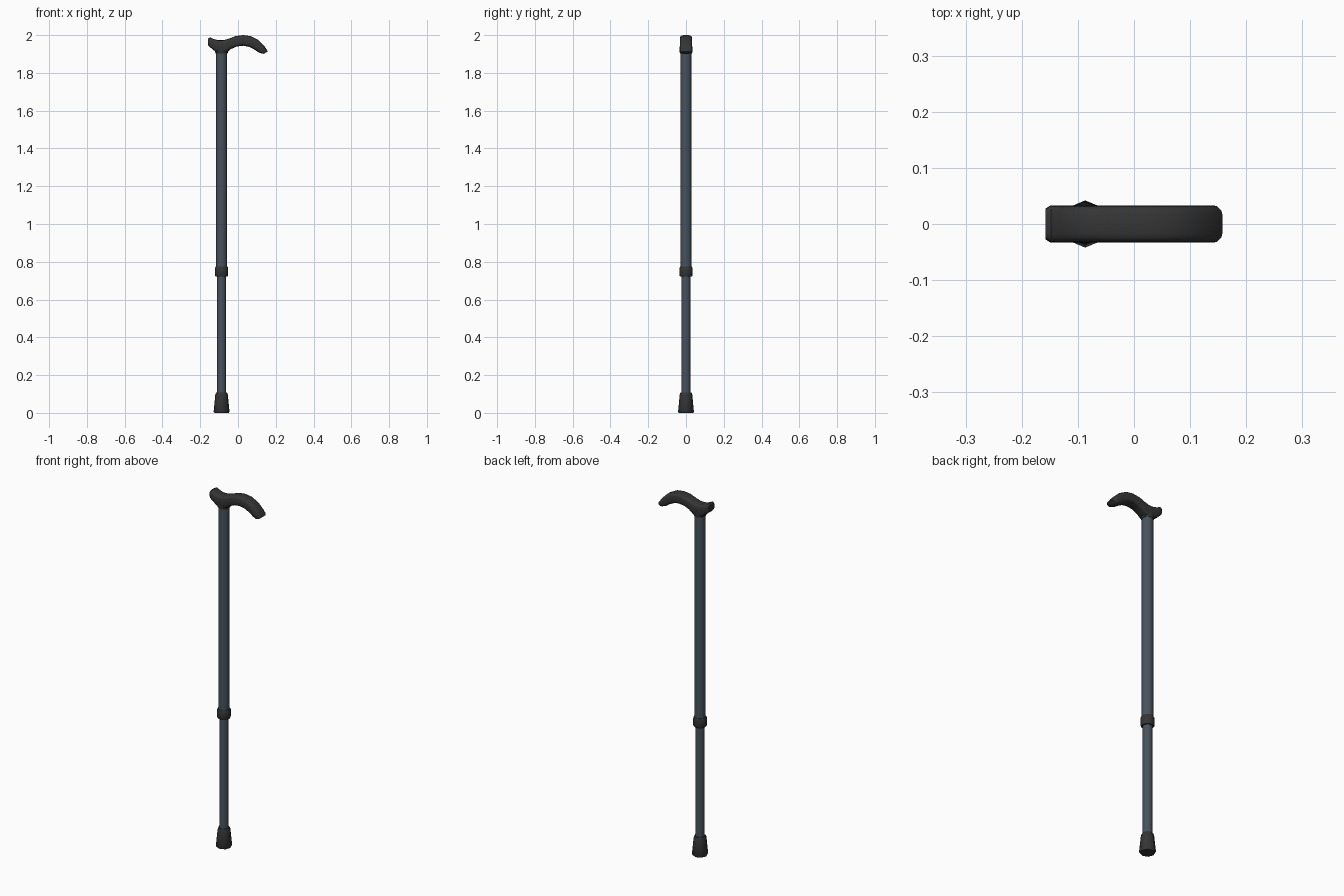
import bpy, bmesh, math

if "Cube" in bpy.data.objects:
    bpy.data.objects.remove(bpy.data.objects["Cube"])

SHAFT_X = -0.087


def material(name, rgb):
    m = bpy.data.materials.new(name)
    m.diffuse_color = (*rgb, 1)
    m.use_nodes = True
    m.node_tree.nodes["Principled BSDF"].inputs["Base Color"].default_value = m.diffuse_color
    return m


rubber = material("dark_rubber", (0.035, 0.035, 0.035))
metal = material("blue_grey_metal", (0.065, 0.085, 0.105))


def loft(name, rings, mat, angle=40):
    """Skin a list of equal-sized vertex rings and cap both ends."""
    bm = bmesh.new()
    loops = [[bm.verts.new(p) for p in r] for r in rings]
    n = len(loops[0])
    for a, b in zip(loops, loops[1:]):
        for i in range(n):
            j = (i + 1) % n
            bm.faces.new((a[i], a[j], b[j], b[i]))
    bm.faces.new(loops[0][::-1])
    bm.faces.new(loops[-1])
    bmesh.ops.recalc_face_normals(bm, faces=bm.faces)
    mesh = bpy.data.meshes.new(name)
    bm.to_mesh(mesh)
    bm.free()
    ob = bpy.data.objects.new(name, mesh)
    bpy.context.collection.objects.link(ob)
    mesh.materials.append(mat)
    bpy.ops.object.select_all(action='DESELECT')
    ob.select_set(True)
    bpy.context.view_layer.objects.active = ob
    bpy.ops.object.shade_smooth_by_angle(angle=math.radians(angle))
    return ob


def turned(name, profile, sides, mat, angle=40):
    """Round part on the shaft axis from (radius, z) pairs."""
    rings = [[(SHAFT_X + r * math.cos(2 * math.pi * i / sides),
               r * math.sin(2 * math.pi * i / sides), z)
              for i in range(sides)] for r, z in profile]
    return loft(name, rings, mat, angle)


# Shaft parts
turned("rubber_foot", [(0.038, 0), (0.042, 0.006), (0.033, 0.098), (0.029, 0.108)],
       8, rubber, 50)
turned("lower_tube", [(0.024, 0.05), (0.024, 0.76)], 16, metal)
turned("collar", [(0.031, 0.721), (0.035, 0.728), (0.035, 0.767), (0.031, 0.775)],
       16, rubber)
turned("upper_tube", [(0.029, 0.75), (0.029, 1.93)], 16, metal)
turned("handle_socket", [(0.031, 1.902), (0.034, 1.909), (0.034, 1.94)], 16, rubber)

# Handle: top and bottom outline points at each station
stations = [((-0.158, 1.983), (-0.158, 1.945)),
            ((-0.148, 1.988), (-0.150, 1.937)),
            ((-0.130, 1.980), (-0.135, 1.926)),
            ((-0.107, 1.973), (-0.116, 1.908)),
            ((-0.078, 1.973), (-0.060, 1.907)),
            ((-0.048, 1.981), (-0.038, 1.926)),
            ((-0.012, 1.995), (-0.008, 1.939)),
            ((0.028, 2.000), (0.028, 1.944)),
            ((0.070, 1.994), (0.058, 1.938)),
            ((0.108, 1.974), (0.086, 1.924)),
            ((0.138, 1.944), (0.110, 1.908)),
            ((0.153, 1.922), (0.128, 1.902)),
            ((0.158, 1.914), (0.138, 1.901))]


def handle_ring(top, bottom, half_width, sides=20):
    """Rounded-rectangle section spanning the two outline points."""
    ring = []
    for i in range(sides):
        a = 2 * math.pi * i / sides
        c, s = math.cos(a), math.sin(a)
        u = math.copysign(abs(c) ** 0.55, c)
        v = math.copysign(abs(s) ** 0.55, s)
        t = (v + 1) / 2
        ring.append((bottom[0] + (top[0] - bottom[0]) * t, half_width * u,
                     bottom[1] + (top[1] - bottom[1]) * t))
    return ring


last = len(stations) - 1
loft("handle", [handle_ring(t, b, 0.027 if k in (0, last) else 0.033)
                for k, (t, b) in enumerate(stations)], rubber, 50)
